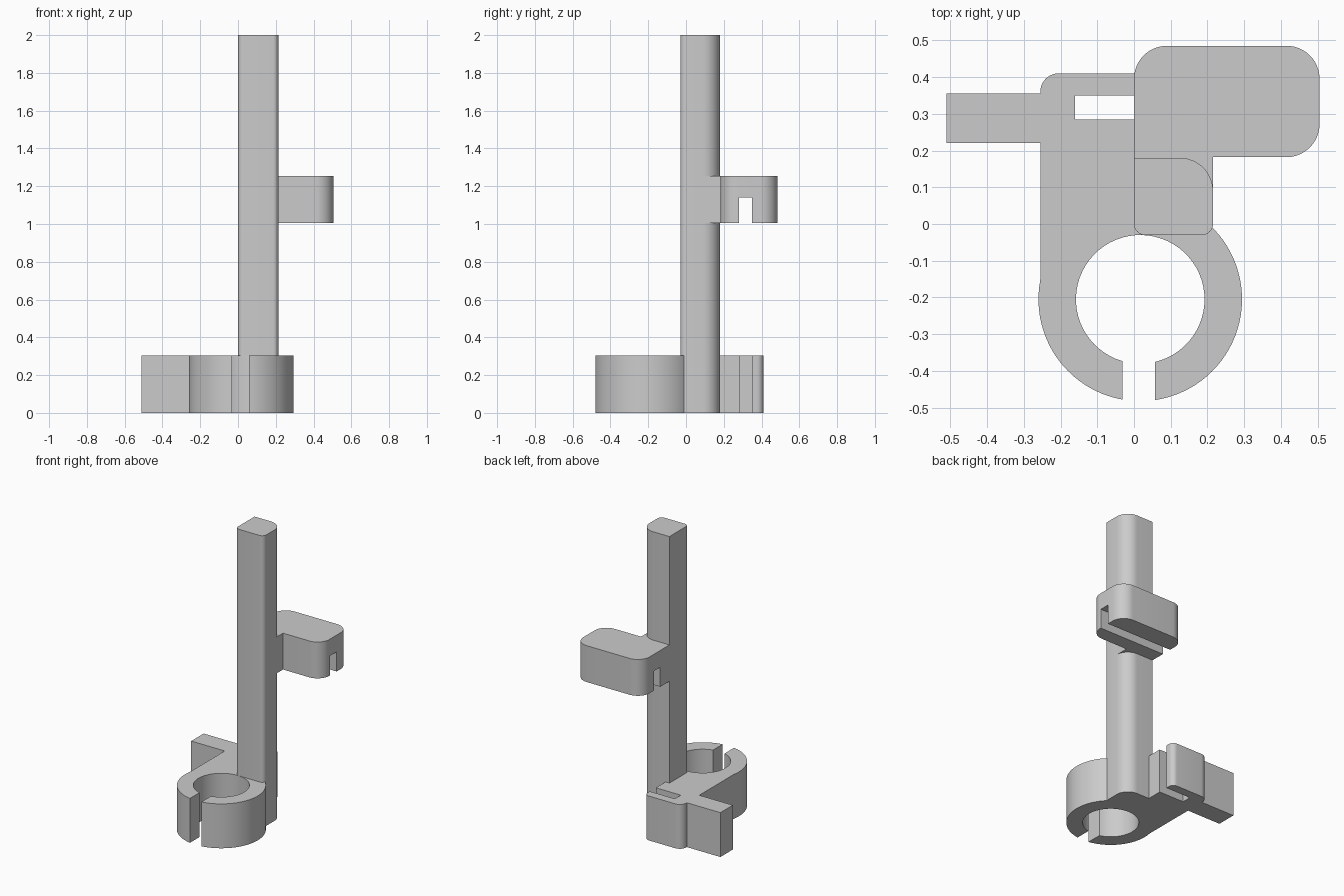
import bpy, bmesh, math

default = bpy.data.objects.get("Cube")
if default:
    bpy.data.objects.remove(default, do_unlink=True)

grey = bpy.data.materials.new("plain grey")
grey.use_nodes = True
colour = (0.6, 0.6, 0.6, 1)
grey.diffuse_color = colour
grey.node_tree.nodes["Principled BSDF"].inputs["Base Color"].default_value = colour


def arc(cx, cy, r, start, end, steps):
    """Points on an arc, angles in degrees."""
    angles = [math.radians(start + (end - start) * i / steps) for i in range(steps + 1)]
    return [(cx + r * math.cos(a), cy + r * math.sin(a)) for a in angles]


def extrude(name, outline, z0, z1):
    """Prism from a counter-clockwise plan outline."""
    bm = bmesh.new()
    bottom = bm.faces.new([bm.verts.new((x, y, z0)) for x, y in outline])
    top = bmesh.ops.extrude_face_region(bm, geom=[bottom])["geom"]
    verts = [v for v in top if isinstance(v, bmesh.types.BMVert)]
    bmesh.ops.translate(bm, verts=verts, vec=(0, 0, z1 - z0))
    bmesh.ops.recalc_face_normals(bm, faces=bm.faces)
    mesh = bpy.data.meshes.new(name)
    bm.to_mesh(mesh)
    bm.free()
    mesh.materials.append(grey)
    obj = bpy.data.objects.new(name, mesh)
    bpy.context.collection.objects.link(obj)
    return obj


def select_only(obj):
    bpy.ops.object.select_all(action="DESELECT")
    obj.select_set(True)
    bpy.context.view_layer.objects.active = obj


# Clip base: split ring, body with a side slot, rounded back bar and side arm
cx, cy, outer, inner = 0.017, -0.205, 0.277, 0.175
gap_left, gap_right = -0.031, 0.057


def gap_angle(x, r):
    return -math.degrees(math.acos((x - cx) / r))


end = 0.03
base = arc(cx, cy, outer, gap_angle(gap_right, outer), 80, 40)
base += [(end, 0.08), (end, 0.285), (-0.16, 0.285), (-0.16, 0.35), (end, 0.35)]
base += arc(end - 0.035, 0.375, 0.035, 0, 90, 8)
base += arc(-0.205, 0.36, 0.05, 90, 180, 10)
base += [(-0.255, 0.355), (-0.51, 0.355), (-0.51, 0.22), (-0.255, 0.22), (-0.255, -0.15)]
base += arc(cx, cy, outer, 170, 360 + gap_angle(gap_left, outer), 30)
base += arc(cx, cy, inner, 360 + gap_angle(gap_left, inner), gap_angle(gap_right, inner), 56)
clip_base = extrude("clip_base", base, 0, 0.305)

# Upright post with one broad rounded edge
post_outline = (arc(0.03, 0.015, 0.03, 180, 270, 8) + arc(0.185, 0.015, 0.03, 270, 360, 8)
                + arc(0.125, 0.09, 0.09, 0, 90, 12) + [(0, 0.18)])
post_outline = [(x, y - 0.015 if y < 0.05 else y) for x, y in post_outline]
post = extrude("post", post_outline, 0, 2)

# Rounded tab joined to the back of the post
tab_outline = [(0.10, 0.10), (0.215, 0.09), (0.215, 0.182)]
tab_outline += arc(0.415, 0.272, 0.09, 270, 360, 12)
tab_outline += arc(0.415, 0.395, 0.09, 0, 90, 12)
tab_outline += arc(0.09, 0.395, 0.09, 90, 180, 12)
tab_outline += [(0, 0.18), (0.03, 0.15)]
tab = extrude("tab", tab_outline, 1.005, 1.255)

# Slot along the underside of the tab
cutter = extrude("slot_cutter", [(-0.1, 0.28), (0.6, 0.28), (0.6, 0.35), (-0.1, 0.35)], 0.9, 1.14)
cutter.hide_render = True
slot = tab.modifiers.new("slot", "BOOLEAN")
slot.operation = "DIFFERENCE"
slot.solver = "EXACT"
slot.object = cutter
select_only(tab)
bpy.ops.object.modifier_apply(modifier="slot")
bpy.data.objects.remove(cutter, do_unlink=True)

for obj in (clip_base, post, tab):
    select_only(obj)
    bpy.ops.object.shade_smooth_by_angle(angle=math.radians(30))
